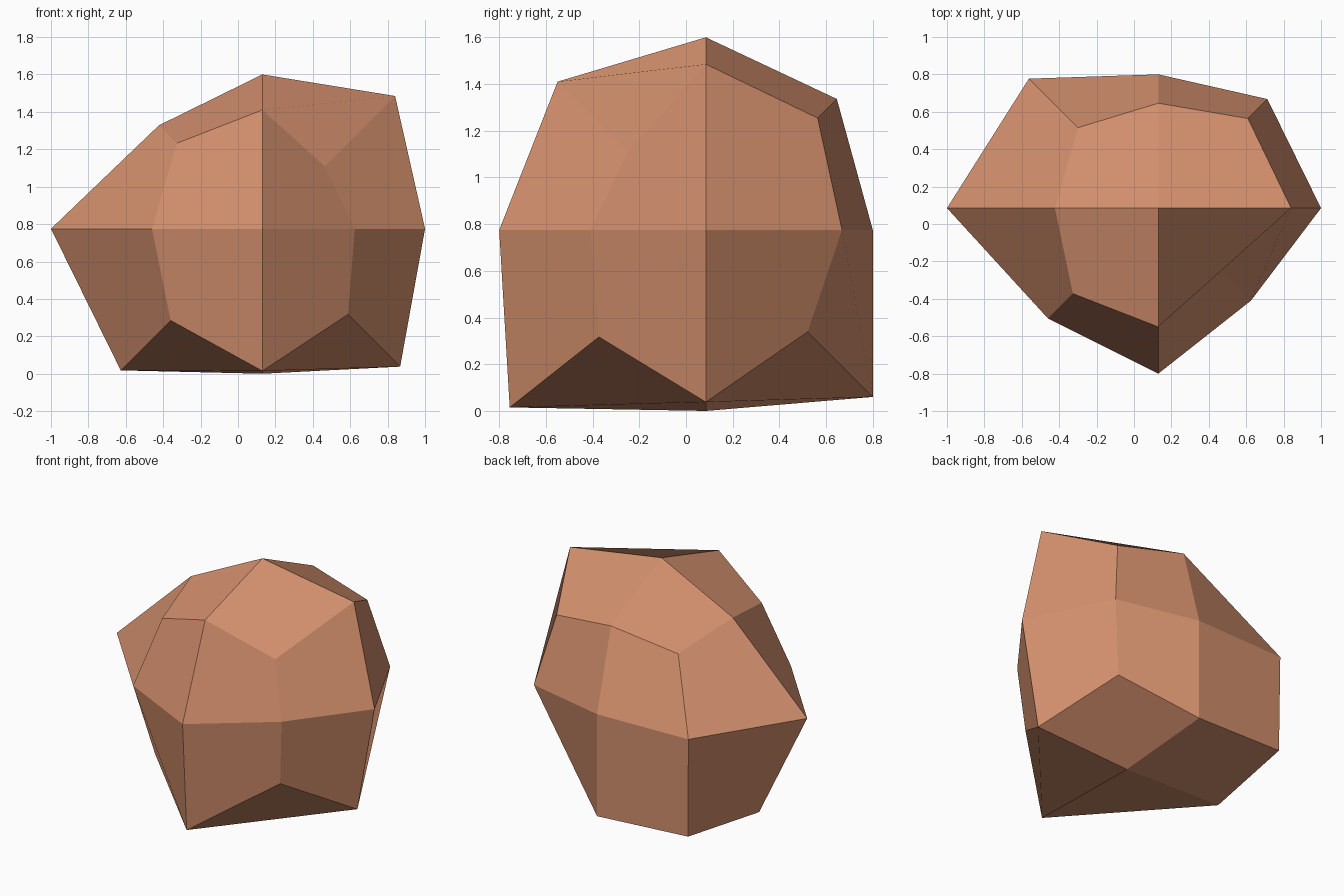
import bpy
from itertools import product

if "Cube" in bpy.data.objects:
    bpy.data.objects.remove(bpy.data.objects["Cube"])

# Faceted boulder: a once-subdivided cube whose points are pushed out from a centre
CENTRE = (0.13, 0.085, 0.775)
REACH = {
    # face centres
    (-1, 0, 0): 1.13, (1, 0, 0): 0.87, (0, -1, 0): 0.885,
    (0, 1, 0): 0.715, (0, 0, -1): 0.775, (0, 0, 1): 0.825,
    # edge points
    (-1, -1, 0): 0.59, (1, -1, 0): 0.495, (-1, 1, 0): 0.692, (1, 1, 0): 0.583,
    (-1, 0, 1): 0.553, (1, 0, 1): 0.71, (-1, 0, -1): 0.757, (1, 0, -1): 0.737,
    (0, -1, 1): 0.635, (0, 1, 1): 0.561, (0, -1, -1): 0.84, (0, 1, -1): 0.715,
    # corners
    (-1, -1, 1): 0.457, (1, -1, 1): 0.334, (-1, 1, 1): 0.43, (1, 1, 1): 0.479,
    (-1, -1, -1): 0.49, (1, -1, -1): 0.458, (-1, 1, -1): 0.686, (1, 1, -1): 0.436,
}

index = {d: i for i, d in enumerate(REACH)}
verts = []
for d, r in REACH.items():
    p = [c + s * r for c, s in zip(CENTRE, d)]
    if d != (0, 0, -1):
        p[2] = max(p[2], 0.015)      # underside is pressed nearly flat
    verts.append(p)


def without(d, *axes):
    return tuple(0 if i in axes else v for i, v in enumerate(d))


# Three quads around every corner
faces = []
for d in product((-1, 1), repeat=3):
    for k in range(3):
        i, j = (k + 1) % 3, (k + 2) % 3
        quad = [without(d, j), d, without(d, i), without(d, i, j)]
        if d[0] * d[1] * d[2] < 0:
            quad = [quad[0], quad[3], quad[2], quad[1]]
        faces.append([index[q] for q in quad])

mesh = bpy.data.meshes.new("boulder")
mesh.from_pydata(verts, [], faces)
mesh.update()
boulder = bpy.data.objects.new("boulder", mesh)
bpy.context.collection.objects.link(boulder)

clay = bpy.data.materials.new("clay_brown")
clay.diffuse_color = (0.66, 0.28, 0.155, 1)
clay.use_nodes = True
clay.node_tree.nodes["Principled BSDF"].inputs["Base Color"].default_value = clay.diffuse_color
mesh.materials.append(clay)
